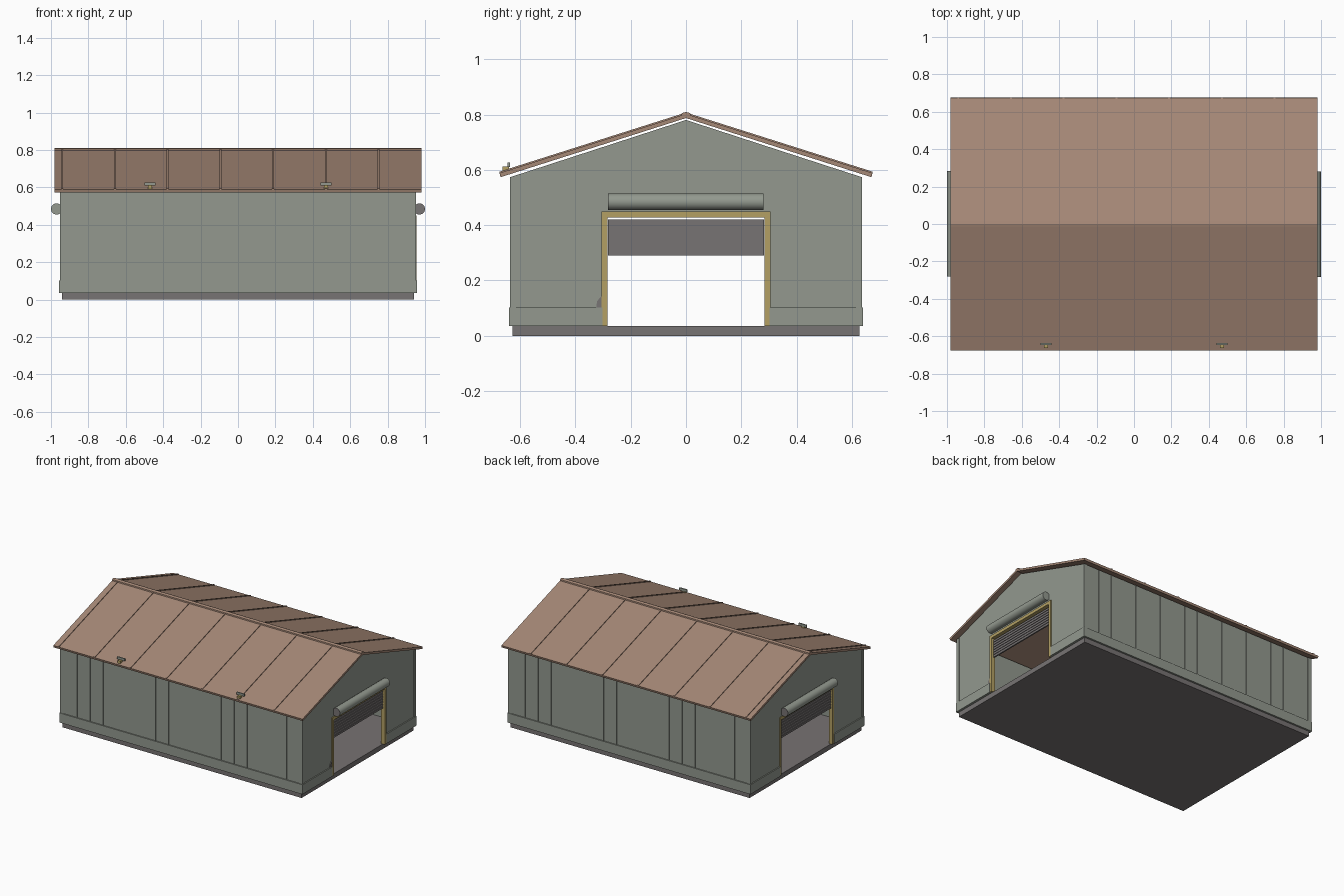
import bpy, bmesh, math
from mathutils import Vector

cube = bpy.data.objects.get("Cube")
if cube:
    bpy.data.objects.remove(cube, do_unlink=True)


def material(name, rgb):
    linear = [((c / 255 + 0.055) / 1.055) ** 2.4 for c in rgb] + [1]
    m = bpy.data.materials.new(name)
    m.diffuse_color = linear
    m.use_nodes = True
    bsdf = m.node_tree.nodes["Principled BSDF"]
    bsdf.inputs["Base Color"].default_value = linear
    bsdf.inputs["Roughness"].default_value = 0.8
    return m


GREEN = material("grey green cladding", (147, 153, 143))
BROWN = material("brown roofing", (165, 136, 118))
GREY = material("dark grey", (119, 115, 115))
YELLOW = material("ochre yellow", (179, 160, 100))


def finish(name, bm, mat):
    bmesh.ops.recalc_face_normals(bm, faces=bm.faces)
    mesh = bpy.data.meshes.new(name)
    bm.to_mesh(mesh)
    bm.free()
    mesh.materials.append(mat)
    obj = bpy.data.objects.new(name, mesh)
    bpy.context.collection.objects.link(obj)
    return obj


def boxes(name, mat, spans):
    """One object from boxes given as (x0, x1, y0, y1, z0, z1)."""
    bm = bmesh.new()
    for x0, x1, y0, y1, z0, z1 in spans:
        verts = bmesh.ops.create_cube(bm, size=1)["verts"]
        for v in verts:
            v.co = ((x0 + x1) / 2 + v.co.x * (x1 - x0),
                    (y0 + y1) / 2 + v.co.y * (y1 - y0),
                    (z0 + z1) / 2 + v.co.z * (z1 - z0))
    return finish(name, bm, mat)


def prism(name, mat, outline, spans):
    """Extrude a (y, z) outline along x over each (x0, x1) span."""
    bm = bmesh.new()
    for x0, x1 in spans:
        face = bm.faces.new([bm.verts.new((x0, y, z)) for y, z in outline])
        ext = bmesh.ops.extrude_face_region(bm, geom=[face])["geom"]
        moved = [g for g in ext if isinstance(g, bmesh.types.BMVert)]
        bmesh.ops.translate(bm, verts=moved, vec=(x1 - x0, 0, 0))
    return finish(name, bm, mat)


def mirrored(half):
    """Close an outline given for +y with its reflection in -y."""
    return half + [(-y, z) for y, z in reversed(half) if y > 0]


def rod(name, mat, centre, radius, length):
    bpy.ops.mesh.primitive_cylinder_add(vertices=24, radius=radius, depth=length,
                                        location=centre, rotation=(math.pi / 2, 0, 0))
    obj = bpy.context.object
    obj.name = name
    obj.data.materials.append(mat)
    bpy.ops.object.shade_smooth_by_angle(angle=math.radians(35))
    return obj


BASE, EAVE, WX, WY = 0.035, 0.575, 0.948, 0.633
DOOR_Y, DOOR_Z = 0.295, 0.44

# Floor slab
boxes("floor_slab", GREY, [(-0.94, 0.94, -0.628, 0.628, 0, BASE)])

# Long walls with shallow vertical ribs
for side, name in ((-1, "front"), (1, "back")):
    ya, yb = sorted((side * (WY - 0.015), side * WY))
    boxes(name + "_wall", GREEN, [(-WX, WX, ya, yb, BASE, EAVE)])
    ra, rb = sorted((side * WY, side * (WY + 0.003)))
    ribs = [-0.927 + 0.103 * i for i in range(19)]
    boxes(name + "_wall_ribs", GREEN,
          [(x - 0.003, x + 0.003, ra, rb, BASE, EAVE) for x in ribs])

# Gable walls with a notch for the door
gable = [(DOOR_Y, DOOR_Z), (DOOR_Y, BASE), (WY, BASE), (WY, EAVE)]
gable = gable + [(0, 0.781)] + [(-y, z) for y, z in reversed(gable)]
for side, name in ((-1, "right"), (1, "left")):
    prism(name + "_gable", GREEN, gable, [sorted((side * (WX - 0.015), side * WX))])

# Corner trims and low skirting, open at the doors
boxes("corner_trims", GREEN,
      [(sx * 0.94 - 0.012, sx * 0.94 + 0.012, sy * 0.626 - 0.011, sy * 0.626 + 0.011,
        BASE, EAVE) for sx in (-1, 1) for sy in (-1, 1)])
skirt = []
for s in (-1, 1):
    y0, y1 = sorted((s * 0.632, s * 0.641))
    skirt.append((-0.956, 0.956, y0, y1, BASE, 0.103))
    x0, x1 = sorted((s * 0.946, s * 0.956))
    skirt += [(x0, x1, -0.635, -0.303, BASE, 0.103), (x0, x1, 0.303, 0.635, BASE, 0.103)]
boxes("skirting", GREEN, skirt)

# Roof, standing seams and ridge cap
prism("roof", BROWN, mirrored([(0, 0.803), (0.675, 0.589), (0.671, 0.574), (0.6, 0.596)])
      [:3] + [(0, 0.788), (-0.671, 0.574), (-0.675, 0.589)], [(-0.98, 0.98)])
seams = [-0.94 + 0.282 * i for i in range(7)]
prism("roof_seams", BROWN,
      [(0, 0.808), (0.675, 0.594), (0.675, 0.587), (0, 0.800), (-0.675, 0.587), (-0.675, 0.594)],
      [(x - 0.005, x + 0.005) for x in seams])
prism("ridge_cap", BROWN, [(0.017, 0.796), (0.015, 0.806), (0, 0.810),
                           (-0.015, 0.806), (-0.017, 0.796)], [(-0.98, 0.98)])

# Door frames, part-lowered shutters and roller housings
for side, name in ((-1, "right"), (1, "left")):
    outer = 0.955 if side > 0 else 0.951
    x0, x1 = sorted((side * 0.925, side * outer))
    boxes(name + "_door_frame", YELLOW,
          [(x0, x1, -0.305, -0.285, BASE, 0.45), (x0, x1, 0.285, 0.305, BASE, 0.45),
           (x0, x1, -0.285, 0.285, 0.428, 0.45)])
    slats = []
    for i in range(7):
        z = 0.29 + i * 0.0186
        a, b = sorted((side * 0.931, side * 0.941))
        slats.append((a, b, -0.283, 0.283, z, z + 0.0135))
        a, b = sorted((side * 0.932, side * 0.937))
        slats.append((a, b, -0.283, 0.283, z + 0.0135, z + 0.0186))
    boxes(name + "_shutter", GREY, slats)
    rod(name + "_roller_housing", GREEN, (side * 0.97, 0, 0.485), 0.03, 0.56)
    rod(name + "_roller_end_cap", GREY, (side * 0.97, -side * 0.281, 0.485), 0.03, 0.004)

# Small wedge guard beside one door jamb
prism("jamb_guard", GREY, [(-0.305, 0.103), (-0.325, 0.103), (-0.322, 0.125), (-0.305, 0.145)],
      [(0.946, 0.953)])

# Eave lamps: ochre arm with a wide head plate
for x, name in ((-0.47, "right"), (0.47, "left")):
    boxes(name + "_lamp_arm", YELLOW,
          [(x - 0.011, x + 0.011, -0.664, -0.64, 0.588, 0.612)])
    boxes(name + "_lamp_head", GREEN,
          [(x - 0.03, x + 0.03, -0.646, -0.637, 0.61, 0.627)])
